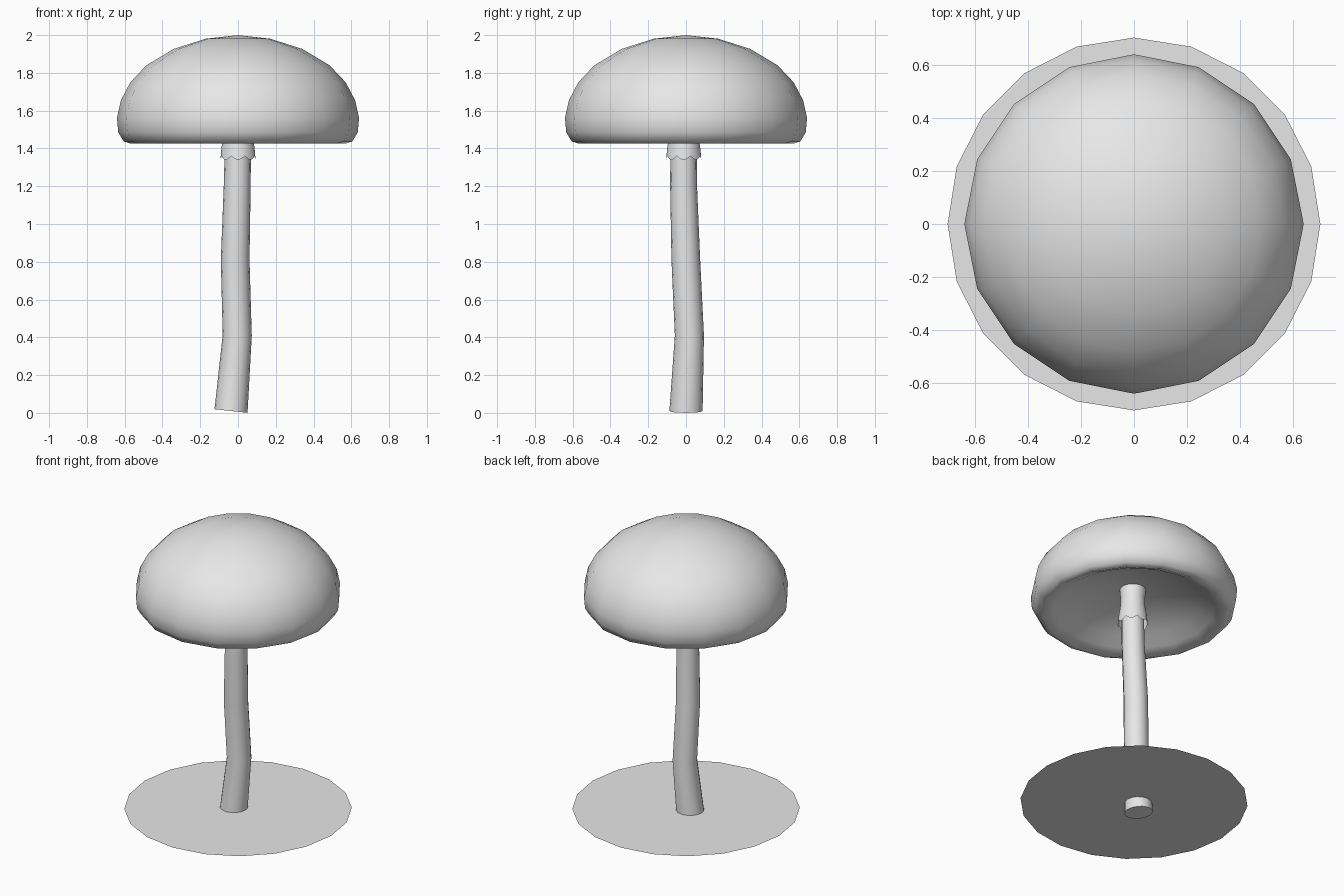
import bpy
import bmesh
from math import sin, cos, pi, radians
from mathutils import Vector

cube = bpy.data.objects.get("Cube")
if cube:
    bpy.data.objects.remove(cube, do_unlink=True)

# Single plain grey material
GREY = (0.8, 0.8, 0.8, 1)
grey = bpy.data.materials.new("plain_grey")
grey.use_nodes = True
grey.diffuse_color = GREY
for node in grey.node_tree.nodes:
    if node.type == 'BSDF_PRINCIPLED':
        node.inputs["Base Color"].default_value = GREY


def skin_rings(name, rings, cap_start=False, cap_end=False, smooth=True):
    """Bridge rings of points, listed in order, into one surface."""
    bm = bmesh.new()
    loops = [[bm.verts.new(p) for p in ring] for ring in rings]
    for low, high in zip(loops, loops[1:]):
        n = len(low)
        for i in range(n):
            j = (i + 1) % n
            bm.faces.new((low[i], low[j], high[j], high[i]))
    if cap_start:
        bm.faces.new(loops[0][::-1])
    if cap_end:
        bm.faces.new(loops[-1])
    bmesh.ops.remove_doubles(bm, verts=bm.verts, dist=0.0001)
    mesh = bpy.data.meshes.new(name)
    bm.to_mesh(mesh)
    bm.free()
    mesh.materials.append(grey)
    obj = bpy.data.objects.new(name, mesh)
    bpy.context.collection.objects.link(obj)
    if smooth:
        bpy.ops.object.select_all(action='DESELECT')
        obj.select_set(True)
        bpy.context.view_layer.objects.active = obj
        bpy.ops.object.shade_smooth_by_angle(angle=radians(60))
    return obj


def ring(center, radius, sides, normal=(0, 0, 1)):
    """Circle of points, tipped so that it faces along the normal."""
    turn = Vector((0, 0, 1)).rotation_difference(Vector(normal))
    return [Vector(center) + turn @ Vector((radius * cos(2 * pi * i / sides),
                                            radius * sin(2 * pi * i / sides), 0))
            for i in range(sides)]


# Ground disc: a flat sheet around the foot of the stem
skin_rings("ground_disc", [ring((0, 0, 0.07), 0.704, 20)], cap_end=True, smooth=False)

# Stem: gently bent, tapering tube
path = [((-0.037, 0.0, 0.01), 0.088), ((-0.004, 0.018, 0.41), 0.077),
        ((-0.015, -0.001, 0.81), 0.076), ((-0.004, -0.013, 1.21), 0.071),
        ((0, -0.013, 1.45), 0.069)]
stem = []
for i, (point, radius) in enumerate(path):
    before = Vector(path[max(i - 1, 0)][0])
    after = Vector(path[min(i + 1, len(path) - 1)][0])
    normal = (0.11, 0, 1) if i == 0 else after - before
    stem.append(ring(point, radius, 16, normal))
skin_rings("stem", stem, cap_start=True)

# Collar: flared skirt under the cap with eight scallops
collar = []
for radius, z, wave in [(0.093, 1.36, 0.02), (0.088, 1.40, 0),
                        (0.077, 1.47, 0), (0.075, 1.52, 0), (0.082, 1.60, 0)]:
    points = ring((0, -0.012, z), radius, 64)
    for i, p in enumerate(points):
        p.z -= wave * abs(cos(4 * 2 * pi * i / 64))
    collar.append(points)
skin_rings("collar", collar)

# Cap: lathed dome with a rolled lip and hollow underside
profile = [(0, 1.595), (0.12, 1.585), (0.30, 1.55), (0.42, 1.50), (0.50, 1.455),
           (0.565, 1.425), (0.605, 1.437), (0.634, 1.485), (0.641, 1.56),
           (0.62, 1.655), (0.57, 1.75), (0.485, 1.84), (0.34, 1.927),
           (0.17, 1.981), (0, 2)]
skin_rings("cap", [ring((0, 0, z), r, 16) for r, z in profile])
